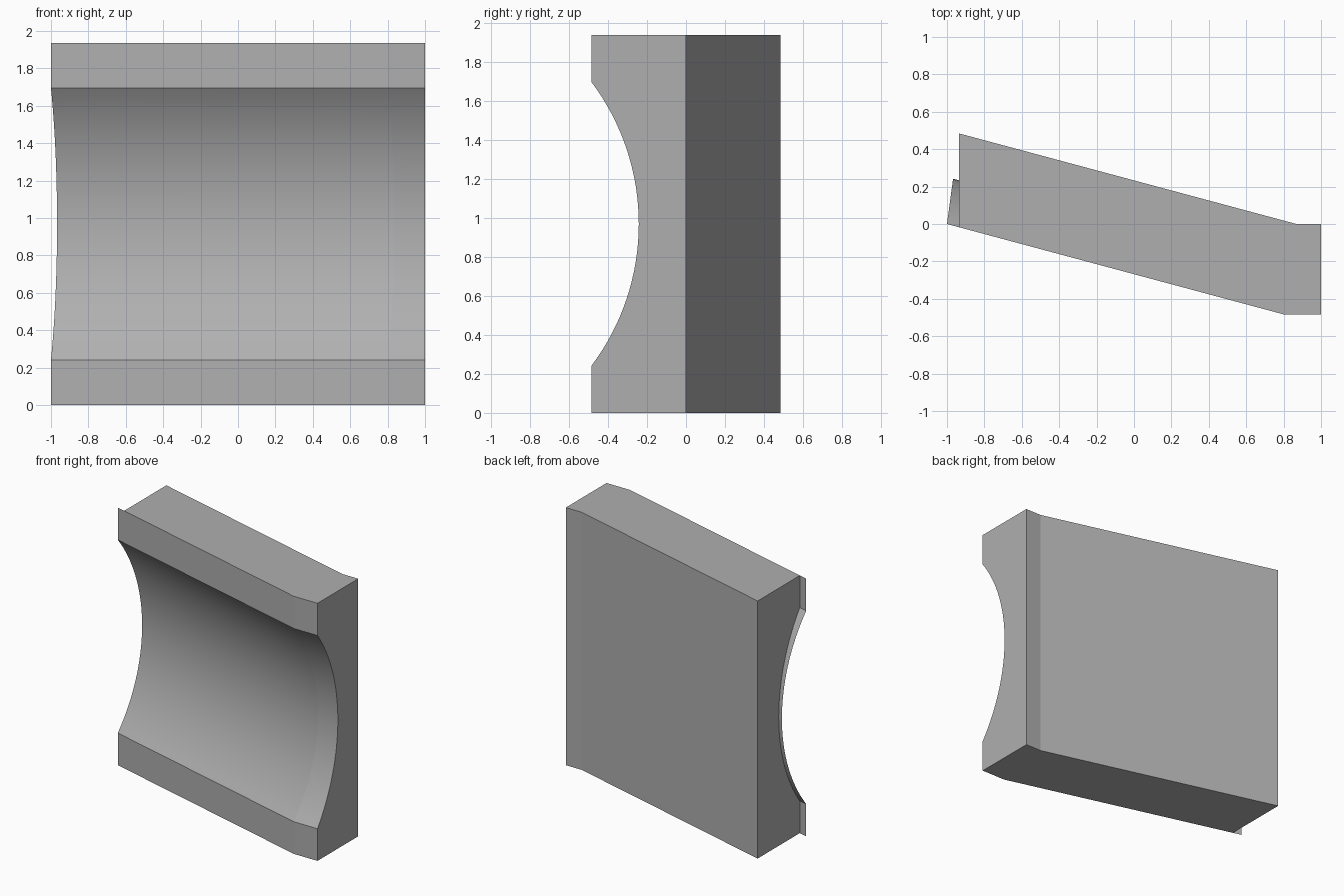
import bpy, bmesh, math

if "Cube" in bpy.data.objects:
    bpy.data.objects.remove(bpy.data.objects["Cube"])

DEPTH, HEIGHT, LIP, SAG = 0.484, 1.937, 0.242, 0.242
MITRE = 0.135                 # x shift of the slanted seams per unit of depth
BEND_X, CAP_X = 0.803, -1 + MITRE * DEPTH
SLOPE = -DEPTH / (BEND_X + 1)
SEGMENTS = 32

# Cross-section as (depth from front, height): lips, concave arc, flat back
half = HEIGHT / 2 - LIP
radius = (half ** 2 + SAG ** 2) / (2 * SAG)
sweep = math.asin(half / radius)
front = [(0, 0)]
for i in range(SEGMENTS + 1):
    a = -sweep + 2 * sweep * i / SEGMENTS
    front.append((radius * math.cos(a) - (radius - SAG), HEIGHT / 2 + radius * math.sin(a)))
front.append((0, HEIGHT))
profile = front + [(DEPTH, HEIGHT), (DEPTH, 0)]


# Stations along the moulding, left to right
def tip(d, z):
    return (-1 + MITRE * d, d, z)


def left_cap(d, z):
    return (CAP_X, d + SLOPE * (CAP_X + 1 - MITRE * d), z)


def bend(d, z):
    return (BEND_X + MITRE * d, d - DEPTH, z)


def right_end(d, z):
    return (1, d - DEPTH, z)


bm = bmesh.new()


def ring(station, points):
    return [bm.verts.new(station(*p)) for p in points]


def bridge(a, b, closed):
    n = len(a)
    for i in range(n if closed else n - 1):
        j = (i + 1) % n
        bm.faces.new((a[i], b[i], b[j], a[j]))


# Main body with end caps
left, middle, right = (ring(s, profile) for s in (left_cap, bend, right_end))
bridge(left, middle, True)
bridge(middle, right, True)
bm.faces.new(left)
bm.faces.new(right[::-1])

# Thin front skin overhanging the left cap
bridge(ring(tip, front), left[:len(front)], False)

mesh = bpy.data.meshes.new("cove_moulding")
bm.to_mesh(mesh)
bm.free()

# Dark grey finish
grey = bpy.data.materials.new("dark_grey")
grey.diffuse_color = (0.43, 0.43, 0.43, 1)
grey.use_nodes = True
grey.node_tree.nodes["Principled BSDF"].inputs["Base Color"].default_value = grey.diffuse_color
mesh.materials.append(grey)

moulding = bpy.data.objects.new("cove_moulding", mesh)
bpy.context.collection.objects.link(moulding)
bpy.context.view_layer.objects.active = moulding
moulding.select_set(True)
bpy.ops.object.shade_smooth_by_angle(angle=math.radians(10))
